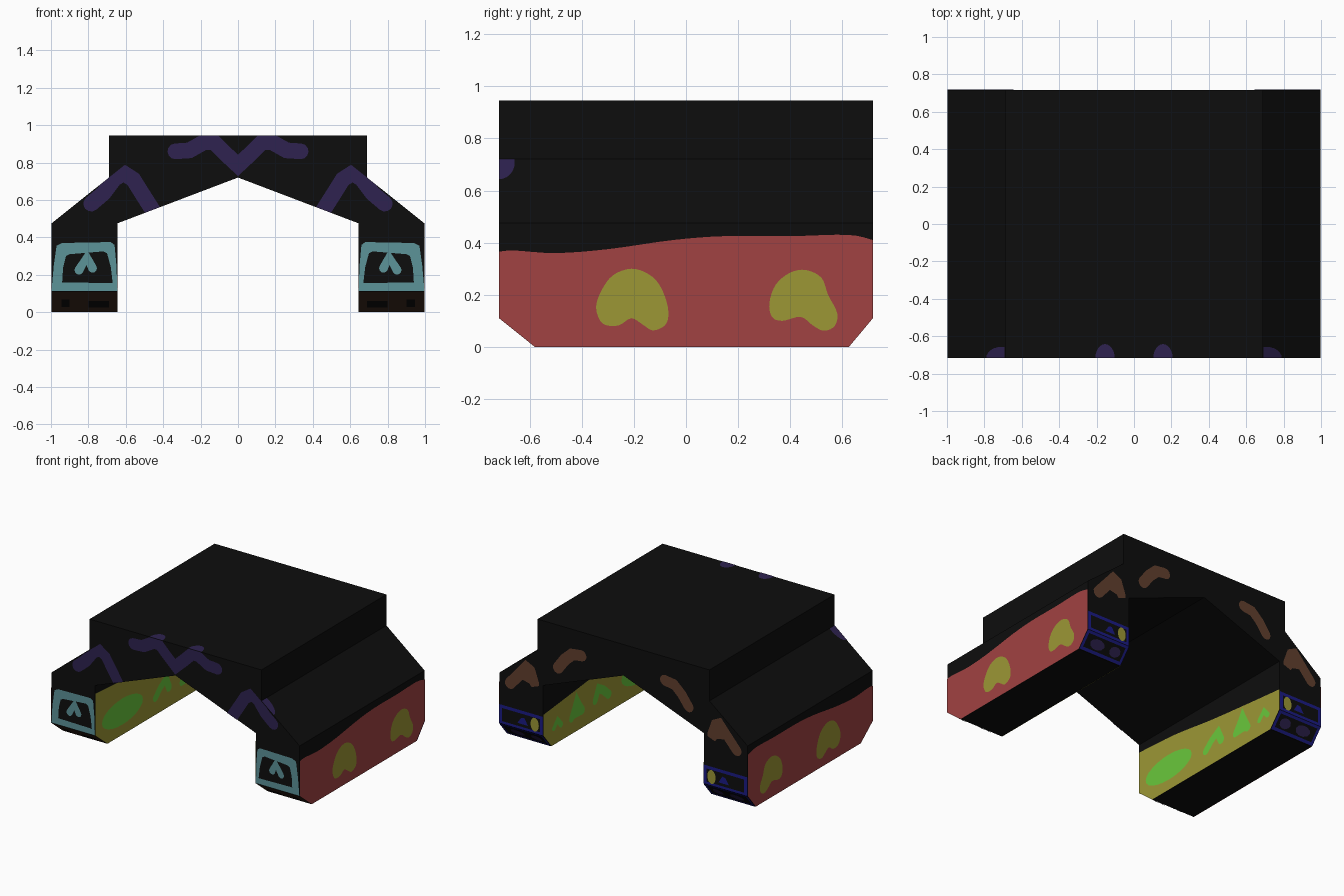
import bpy, bmesh, math
from mathutils import Vector

if "Cube" in bpy.data.objects:
    bpy.data.objects.remove(bpy.data.objects["Cube"])


def material(name, rgb):
    m = bpy.data.materials.new(name)
    lin = [((c / 255 + 0.055) / 1.055) ** 2.4 if c > 10 else c / 255 / 12.92 for c in rgb]
    m.diffuse_color = (*lin, 1)
    m.use_nodes = True
    m.node_tree.nodes["Principled BSDF"].inputs["Base Color"].default_value = m.diffuse_color
    return m


BLACK = material("black", (13, 13, 13))
RED = material("brick red", (161, 66, 66))
OLIVE = material("olive yellow", (156, 151, 53))
PURPLE = material("dark purple", (46, 34, 80))
TEAL = material("teal", (92, 147, 152))
BROWN = material("dark brown", (56, 37, 27))
BRONZE = material("bronze", (97, 63, 45))
BLUE = material("blue", (27, 27, 132))
GREEN = material("green", (106, 200, 60))

W, D, IN = 0.997, 0.717, 0.645      # half width, half depth, inner leg face
EAVE, RISE, TOP, CHAMF = 0.475, 0.72, 0.945, 0.11
STEP = 0.69
YF, YB = -0.58, 0.625               # foot ends of the two chamfers


def finish(bm, name, mats):
    me = bpy.data.meshes.new(name)
    bm.to_mesh(me)
    bm.free()
    for m in mats:
        me.materials.append(m)
    ob = bpy.data.objects.new(name, me)
    bpy.context.collection.objects.link(ob)
    return ob


def prism(name, pts, move, mats, rule=None):
    """Extrude a closed 3D outline along a vector."""
    bm = bmesh.new()
    f = bm.faces.new([bm.verts.new(p) for p in pts])
    r = bmesh.ops.extrude_face_region(bm, geom=[f])
    vs = [g for g in r["geom"] if isinstance(g, bmesh.types.BMVert)]
    bmesh.ops.translate(bm, verts=vs, vec=move)
    bmesh.ops.recalc_face_normals(bm, faces=bm.faces)
    for f in bm.faces:
        f.normal_update()
        if rule and rule(f.normal):
            f.material_index = 1
    return finish(bm, name, mats)


def plate(name, polys, place, out, mat, clips=()):
    """Thin painted area: 2D polygons, clipped, then placed on a body face."""
    bm = bmesh.new()
    for poly in polys:
        bm.faces.new([bm.verts.new((u, v, 0)) for u, v in poly])
    bmesh.ops.triangulate(bm, faces=bm.faces[:])
    for co, no in clips:
        bmesh.ops.bisect_plane(bm, geom=bm.verts[:] + bm.edges[:] + bm.faces[:],
                               plane_co=(*co, 0), plane_no=(*no, 0), clear_outer=True)
    for v in bm.verts:
        v.co = place(v.co.x, v.co.y)
    for f in bm.faces:
        f.normal_update()
        if f.normal.dot(Vector(out)) < 0:
            f.normal_flip()
    return finish(bm, name, [mat])


def smooth(pts, closed=True, n=4):
    """Catmull-Rom curve through the points."""
    ps = [Vector(p) for p in pts]
    k, res = len(ps), []
    for i in range(k if closed else k - 1):
        a, b, c, d = [ps[j % k] if closed else ps[max(0, min(k - 1, j))]
                      for j in (i - 1, i, i + 1, i + 2)]
        for s in range(n):
            t = s / n
            res.append(0.5 * (2 * b + (c - a) * t + (2 * a - 5 * b + 4 * c - d) * t * t
                              + (3 * b - a - 3 * c + d) * t ** 3))
    if not closed:
        res.append(ps[-1])
    return [tuple(p) for p in res]


def stroke(pts, hw):
    """Round-ended brush stroke outline."""
    ps = [Vector(p) for p in pts]
    left, right = [], []
    for i, p in enumerate(ps):
        d1 = (ps[i] - ps[i - 1]).normalized() if i else (ps[1] - ps[0]).normalized()
        d2 = (ps[i + 1] - ps[i]).normalized() if i < len(ps) - 1 else d1
        t = (d1 + d2).normalized()
        n = Vector((-t.y, t.x)) * hw / max(0.6, t.dot(d1))
        left.append(p + n)
        right.append(p - n)

    def cap(p, d):
        a0 = math.atan2(d.y, d.x) + math.pi / 2
        return [p + hw * Vector((math.cos(a0 - math.pi * k / 6), math.sin(a0 - math.pi * k / 6)))
                for k in range(1, 6)]
    out = left + cap(ps[-1], ps[-1] - ps[-2]) + right[::-1] + cap(ps[0], ps[0] - ps[1])
    return [tuple(p) for p in out]


def ellipse(cu, cv, ru, rv, n=24):
    return [(cu + ru * math.cos(2 * math.pi * i / n), cv + rv * math.sin(2 * math.pi * i / n))
            for i in range(n)]


def ring(outer, inner):
    k = len(outer)
    return [[outer[i], outer[(i + 1) % k], inner[(i + 1) % k], inner[i]] for i in range(k)]


def rect(u0, u1, v0, v1):
    return [(u0, v0), (u1, v0), (u1, v1), (u0, v1)]


# Arched roof block
half = [(IN, EAVE), (W, EAVE), (STEP, RISE), (STEP, TOP)]
outline = [(0, RISE)] + half + [(-x, z) for x, z in reversed(half)]
prism("arched_roof", [(x, -D, z) for x, z in outline], (0, 2 * D, 0), [BLACK])

# Centre zigzag on the front and its wrap over the top edge
front = lambda u, v: (u, -D - 0.003, v)
back = lambda u, v: (u, D + 0.003, v)
zig = [(-.335, .86), (-.26, .865), (-.18, .91), (-.13, .91), (-.07, .85), (0, .785),
       (.07, .85), (.13, .91), (.18, .91), (.26, .865), (.335, .86)]
plate("front_zigzag", [stroke(zig, .042)], front, (0, -1, 0), PURPLE, [((0, TOP), (0, 1))])

bean_a = [(-.345, .15), (-.325, .215), (-.28, .275), (-.21, .30), (-.145, .28), (-.10, .235), (-.07, .155),
          (-.075, .09), (-.125, .063), (-.165, .085), (-.21, .11), (-.26, .082), (-.32, .09)]
bean_b = [(.32, .17), (.345, .24), (.40, .285), (.46, .295), (.52, .265), (.545, .2), (.58, .13),
          (.57, .08), (.53, .062), (.49, .08), (.44, .115), (.37, .1), (.33, .115)]
red_top = [(-D, .365), (-.66, .37), (-.5, .36), (-.3, .375), (-.05, .41), (.15, .425), (.4, .425), (.62, .43), (D, .41)]
olive_top = [(-D, .415), (-.35, .39), (0, .34), (.35, .30), (D, .262)]
foot = [(D, CHAMF), (YB, 0), (YF, 0), (-D, CHAMF)]
marks = [[(-.03, .125), (.03, .18), (.09, .215), (.125, .14)],
         [(.275, .125), (.315, .18), (.34, .235), (.365, .17), (.395, .115)],
         [(.515, .115), (.56, .165), (.60, .12)]]
slope = (RISE - EAVE) / (W - STEP)
arch = (RISE - EAVE) / IN

for s, side in ((1, "right"), (-1, "left")):
    # Leg with chamfered ends, the front chamfer brown
    prof = [(-D, EAVE)] + foot[::-1] + [(D, EAVE)]
    prism(side + "_leg", [(s * IN, y, z) for y, z in prof], (s * (W - IN), 0, 0),
          [BLACK, BROWN], lambda n: n.y < -.1 and n.z < -.1)

    # Outer side: red field with two beans
    plate(side + "_red_field", [smooth(red_top, False) + foot],
          lambda y, z: (s * (W + .0015), y, z), (s, 0, 0), RED)
    plate(side + "_beans", [smooth(bean_a), smooth(bean_b)],
          lambda y, z: (s * (W + .003), y, z), (s, 0, 0), OLIVE)

    # Inner side: olive field with green marks
    plate(side + "_olive_field", [smooth(olive_top, False) + foot],
          lambda y, z: (s * (IN - .002), y, z), (-s, 0, 0), OLIVE)
    plate(side + "_green_marks", [ellipse(-.41, .17, .235, .095)] +
          [stroke(m, r) for m, r in zip(marks, (.03, .03, .02))],
          lambda y, z: (s * (IN - .004), y, z), (-s, 0, 0), GREEN)

    # Front: purple shoulder stroke, teal frame and glyph
    fs = lambda u, v: front(s * u, v)
    edge = [((STEP, RISE), (slope, 1)), ((0, RISE), (-arch, -1))]
    plate(side + "_shoulder_stroke",
          [stroke([(.785, .58), (.72, .635), (.66, .715), (.61, .742), (.56, .71), (.51, .63), (.44, .52)], .042)],
          fs, (0, -1, 0), PURPLE, edge)
    plate(side + "_teal_frame", ring(
        [(IN, .112), (W, .112), (.985, .25), (.97, .355), (.94, .37), (.68, .375), (.66, .36), (.65, .25)],
        [(.67, .155), (.94, .16), (.935, .24), (.92, .30), (.90, .31), (.72, .325), (.70, .315), (.68, .24)]),
        fs, (0, -1, 0), TEAL)
    plate(side + "_teal_glyph", [stroke([(.85, .225), (.808, .292), (.778, .235)], .024)], fs, (0, -1, 0), TEAL)

    # Front chamfer windows
    plate(side + "_front_slots", [rect(.69, .80, .027, .063), rect(.90, .945, .03, .07)],
          lambda u, v: (s * u, YF - (D + YF) * v / CHAMF - .003, v - .003), (0, -1, -1), BLACK)

    # Purple wraps on the roof top and the shoulder slope
    plate(side + "_top_wrap", [ellipse(.155, -D, .052, .075)],
          lambda u, v: (s * u, v, TOP + .002), (0, 0, 1), PURPLE, [((0, -D), (0, -1))])
    plate(side + "_slope_wrap", [ellipse(.71, -D, .08, .06)],
          lambda u, v: (s * u, v, RISE - (u - STEP) * slope + .003), (0, 0, 1), PURPLE,
          [((0, -D), (0, -1)), ((STEP + .002, 0), (-1, 0))])

    # Back: bronze strokes, blue frame with triangle and lamp
    bs = lambda u, v: back(s * u, v)
    plate(side + "_bronze_strokes",
          [stroke([(.91, .42), (.84, .50), (.775, .575), (.745, .56), (.715, .475)], .04),
           stroke([(.525, .635), (.47, .71), (.41, .765), (.335, .775)], .04)],
          bs, (0, 1, 0), BRONZE, edge)
    plate(side + "_blue_frame", ring(rect(IN, W, CHAMF, .248), rect(IN + .025, W - .025, .13, .225)),
          bs, (0, 1, 0), BLUE)
    plate(side + "_blue_triangle", [[(.765, .15), (.85, .15), (.82, .195), (.795, .20)]], bs, (0, 1, 0), BLUE)
    plate(side + "_lamp", [ellipse(.71, .175, .033, .05)],
          lambda u, v: (s * u, D + .005, v), (0, 1, 0), OLIVE)

    # Back chamfer: blue frame and purple blotches
    cs = lambda u, v: (s * u, YB + (D - YB) * v / CHAMF + .003, v - .003)
    plate(side + "_chamfer_frame", ring(rect(IN, W, .004, CHAMF), rect(IN + .02, W - .02, .02, .095)),
          cs, (0, 1, -1), BLUE)
    plate(side + "_chamfer_blotches", [ellipse(.73, .055, .045, .028, 10), ellipse(.88, .055, .06, .028, 10)],
          cs, (0, 1, -1), PURPLE)
